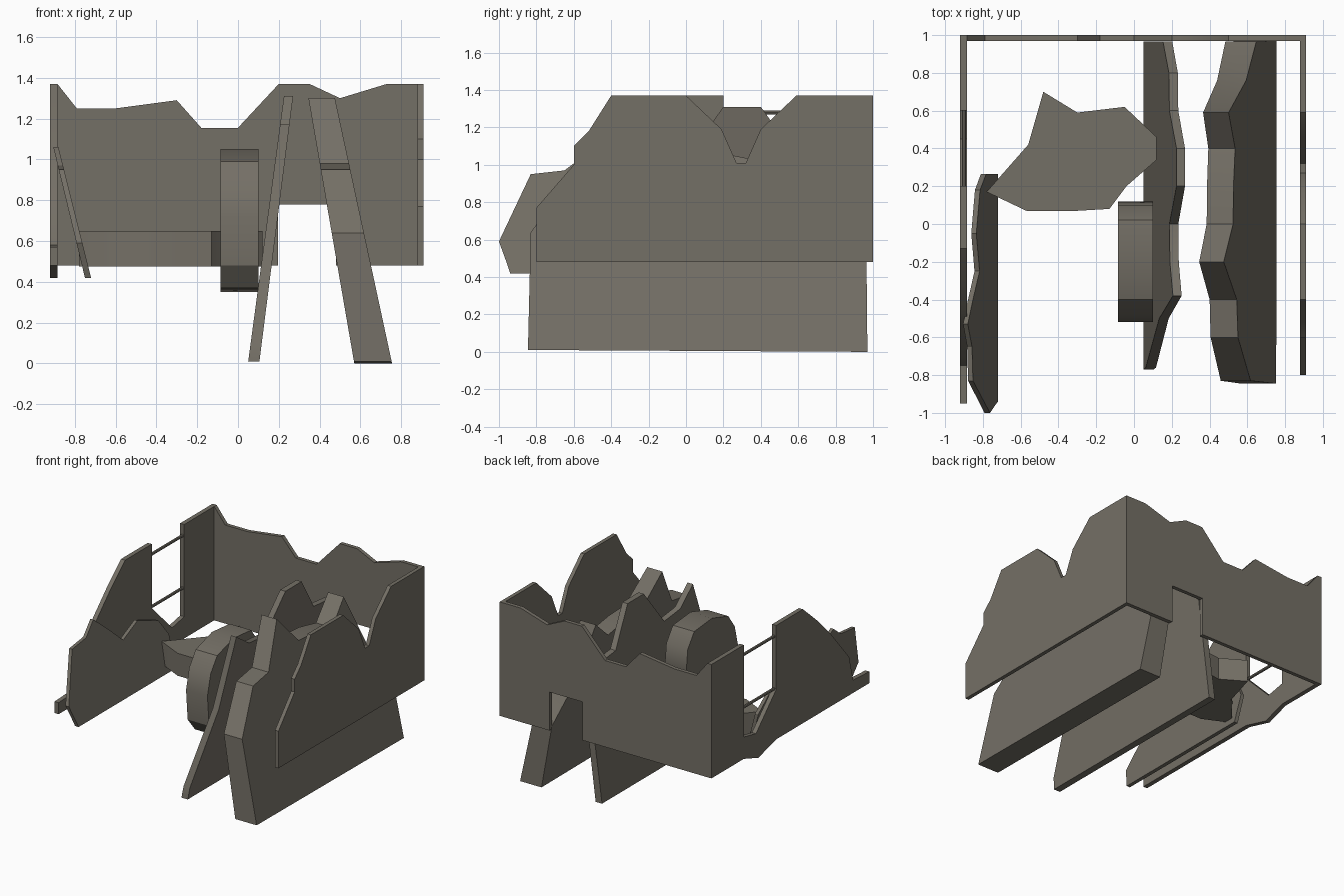
import bpy, bmesh, math
from mathutils import Vector

stone = bpy.data.materials.new("weathered grey brown")
stone.diffuse_color = (0.175, 0.16, 0.132, 1)


def finish(obj):
    obj.data.materials.append(stone)
    bpy.ops.object.select_all(action='DESELECT')
    obj.select_set(True)
    bpy.context.view_layer.objects.active = obj
    bpy.ops.object.shade_smooth_by_angle(angle=math.radians(30))


def prism(name, profile, side_a, side_b):
    """Solid between two caps; each side maps a 2D profile point to 3D."""
    bm = bmesh.new()
    a = [bm.verts.new(side_a(u, v)) for u, v in profile]
    b = [bm.verts.new(side_b(u, v)) for u, v in profile]
    bm.faces.new(a)
    bm.faces.new(b[::-1])
    n = len(a)
    for i in range(n):
        j = (i + 1) % n
        bm.faces.new((a[j], a[i], b[i], b[j]))
    bmesh.ops.recalc_face_normals(bm, faces=bm.faces)
    bmesh.ops.triangulate(bm, faces=[f for f in bm.faces if len(f.verts) > 4])
    mesh = bpy.data.meshes.new(name)
    bm.to_mesh(mesh)
    bm.free()
    obj = bpy.data.objects.new(name, mesh)
    bpy.context.collection.objects.link(obj)
    finish(obj)


def wall_x(name, profile, x0, x1):
    """Upright (y, z) profile between two x positions."""
    prism(name, profile, lambda y, z: (x0, y, z), lambda y, z: (x1, y, z))


def leaning(name, profile, z0, z1, bottom, top):
    """(y, z) profile whose two x faces run from bottom pair to top pair."""
    def face(k):
        return lambda y, z: (bottom[k] + (top[k] - bottom[k]) * (z - z0) / (z1 - z0), y, z)
    prism(name, profile, face(0), face(1))


# broken back wall with a notch in its lower edge
back = [(-0.92, 0.48), (-0.92, 1.37), (-0.885, 1.37), (-0.79, 1.25), (-0.6, 1.25),
        (-0.3, 1.29), (-0.18, 1.155), (0, 1.155), (0.2, 1.37), (0.35, 1.37),
        (0.5, 1.3), (0.73, 1.37), (0.91, 1.37), (0.91, 0.48), (0.48, 0.48),
        (0.48, 0.78), (0.195, 0.78), (0.195, 0.48)]
prism("back_wall", back, lambda x, z: (x, 0.97, z), lambda x, z: (x, 1.0, z))

# broken right wall
right = [(-0.8, 0.48), (-0.8, 0.77), (-0.6, 1.0), (-0.6, 1.1), (-0.52, 1.18),
         (-0.4, 1.37), (0, 1.37), (0.19, 1.19), (0.27, 1.01), (0.32, 1.01),
         (0.4, 1.19), (0.59, 1.37), (0.975, 1.37), (0.975, 0.48)]
wall_x("right_wall", right, 0.88, 0.91)

# left wall with a gap, crossed by two bars
left = [(-0.95, 0.48), (-0.95, 0.57), (-0.75, 0.58), (-0.7, 0.78), (-0.47, 1.05),
        (-0.3, 1.22), (-0.13, 1.37), (0.2, 1.37), (0.2, 0.87), (0.45, 0.62),
        (0.6, 0.65), (0.6, 1.37), (0.975, 1.37), (0.975, 0.48), (0.6, 0.48),
        (0.42, 0.42), (0.2, 0.48)]
wall_x("left_wall", left, -0.92, -0.885)
for i, z in enumerate((1.28, 0.87)):
    bpy.ops.mesh.primitive_cylinder_add(vertices=8, radius=0.011, depth=0.46,
                                        location=(-0.9, 0.4, z),
                                        rotation=(math.pi / 2, 0, 0))
    bar = bpy.context.object
    bar.name = f"bar_{i + 1}"
    finish(bar)

# thick slab leaning to the left
thick = [(-0.845, 0.01), (-0.83, 0.64), (-0.6, 0.95), (-0.4, 0.98), (-0.2, 1.3),
         (0, 1.07), (0.2, 1.06), (0.4, 1.02), (0.59, 1.18), (0.76, 0.75),
         (0.965, 0.5), (0.97, 0.0)]
leaning("thick_slab", thick, 0.0, 1.3, (0.57, 0.755), (0.345, 0.475))

# thin slab leaning to the right
thin = [(-0.77, 0.01), (-0.76, 0.1), (-0.5, 0.63), (-0.38, 1.17), (-0.2, 1.05),
        (0, 1.03), (0.2, 1.31), (0.4, 1.31), (0.6, 1.03), (0.8, 1.01),
        (0.965, 0.78), (0.965, 0.01)]
leaning("thin_slab", thin, 0.01, 1.31, (0.05, 0.105), (0.225, 0.27))

# small panel leaning on the left wall
panel = [(-0.94, 0.42), (-0.96, 0.48), (-1.0, 0.59), (-0.83, 0.95), (-0.65, 0.97),
         (-0.53, 1.06), (-0.4, 0.95), (-0.25, 0.81), (-0.05, 0.88), (0.18, 0.8),
         (0.265, 0.67), (0.265, 0.42)]
leaning("leaning_panel", panel, 0.42, 1.06, (-0.75, -0.72), (-0.905, -0.88))

# flat fragment lying level near the back
fragment = [(-0.78, 0.17), (-0.56, 0.42), (-0.48, 0.7), (-0.3, 0.59), (-0.05, 0.62),
            (0.12, 0.46), (0.12, 0.34), (-0.04, 0.2), (-0.13, 0.08), (-0.3, 0.07),
            (-0.57, 0.07)]
prism("flat_fragment", fragment, lambda x, y: (x, y, 0.475), lambda x, y: (x, y, 0.65))

# rounded upright fragment in the middle
block = [(-0.52, 0.72), (-0.5, 0.48), (-0.41, 0.37), (-0.22, 0.35), (-0.04, 0.4),
         (0.05, 0.55), (0.12, 0.74), (0.1, 0.92), (0.02, 1.03), (-0.2, 1.05),
         (-0.4, 0.99), (-0.48, 0.88)]
wall_x("rounded_fragment", block, -0.085, 0.1)
